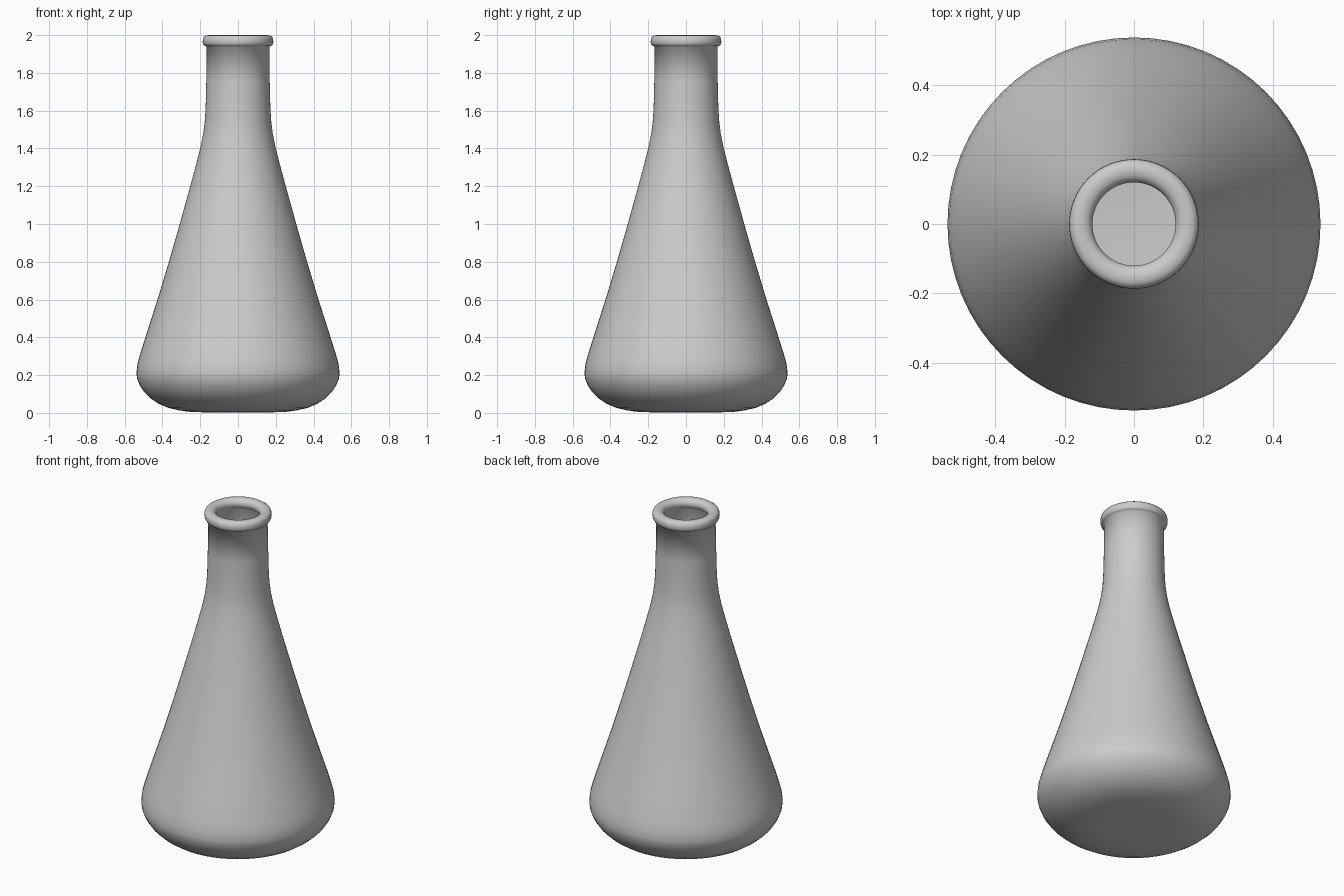
import bpy, bmesh, math

SEGMENTS = 64


def lathe(name, profile):
    """Spin (radius, z) points around z; zero radius makes a pole."""
    bm = bmesh.new()
    rings = []
    for r, z in profile:
        if r == 0:
            rings.append([bm.verts.new((0, 0, z))] * SEGMENTS)
        else:
            rings.append([bm.verts.new((r * math.cos(2 * math.pi * i / SEGMENTS),
                                        r * math.sin(2 * math.pi * i / SEGMENTS), z))
                          for i in range(SEGMENTS)])
    for a, b in zip(rings, rings[1:]):
        for i in range(SEGMENTS):
            j = (i + 1) % SEGMENTS
            bm.faces.new(list(dict.fromkeys((a[i], a[j], b[j], b[i]))))
    bmesh.ops.recalc_face_normals(bm, faces=bm.faces)
    mesh = bpy.data.meshes.new(name)
    bm.to_mesh(mesh)
    bm.free()
    mesh.shade_smooth()
    obj = bpy.data.objects.new(name, mesh)
    bpy.context.collection.objects.link(obj)
    return obj


# Outer wall: rounded base, conical body, straight neck
outer = [(0, 0.005), (0.18, 0.003), (0.25, 0.005), (0.31, 0.013), (0.37, 0.027),
         (0.42, 0.048), (0.46, 0.075), (0.495, 0.108), (0.52, 0.145),
         (0.534, 0.18), (0.538, 0.21), (0.533, 0.255), (0.52, 0.305),
         (0.487, 0.41), (0.42, 0.62), (0.36, 0.82), (0.303, 1.02),
         (0.25, 1.21), (0.218, 1.33), (0.198, 1.41), (0.184, 1.48),
         (0.175, 1.55), (0.171, 1.63), (0.168, 1.75), (0.167, 1.94)]

# Rounded lip around the mouth
lip = [(0.177, 1.943), (0.184, 1.95), (0.187, 1.962), (0.186, 1.978),
       (0.181, 1.991), (0.17, 1.998), (0.154, 2.0), (0.138, 1.997),
       (0.126, 1.988), (0.12, 1.974), (0.121, 1.96), (0.128, 1.948)]

# Inner wall follows the outer wall, down to the inside floor
inner = [(0.137, 1.935), (0.138, 1.75), (0.142, 1.6), (0.155, 1.48),
         (0.172, 1.4), (0.222, 1.2), (0.333, 0.81), (0.46, 0.4),
         (0.503, 0.25), (0.507, 0.2), (0.485, 0.145), (0.44, 0.097),
         (0.37, 0.058), (0.27, 0.038), (0, 0.035)]

lathe("flask", outer + lip + inner)
